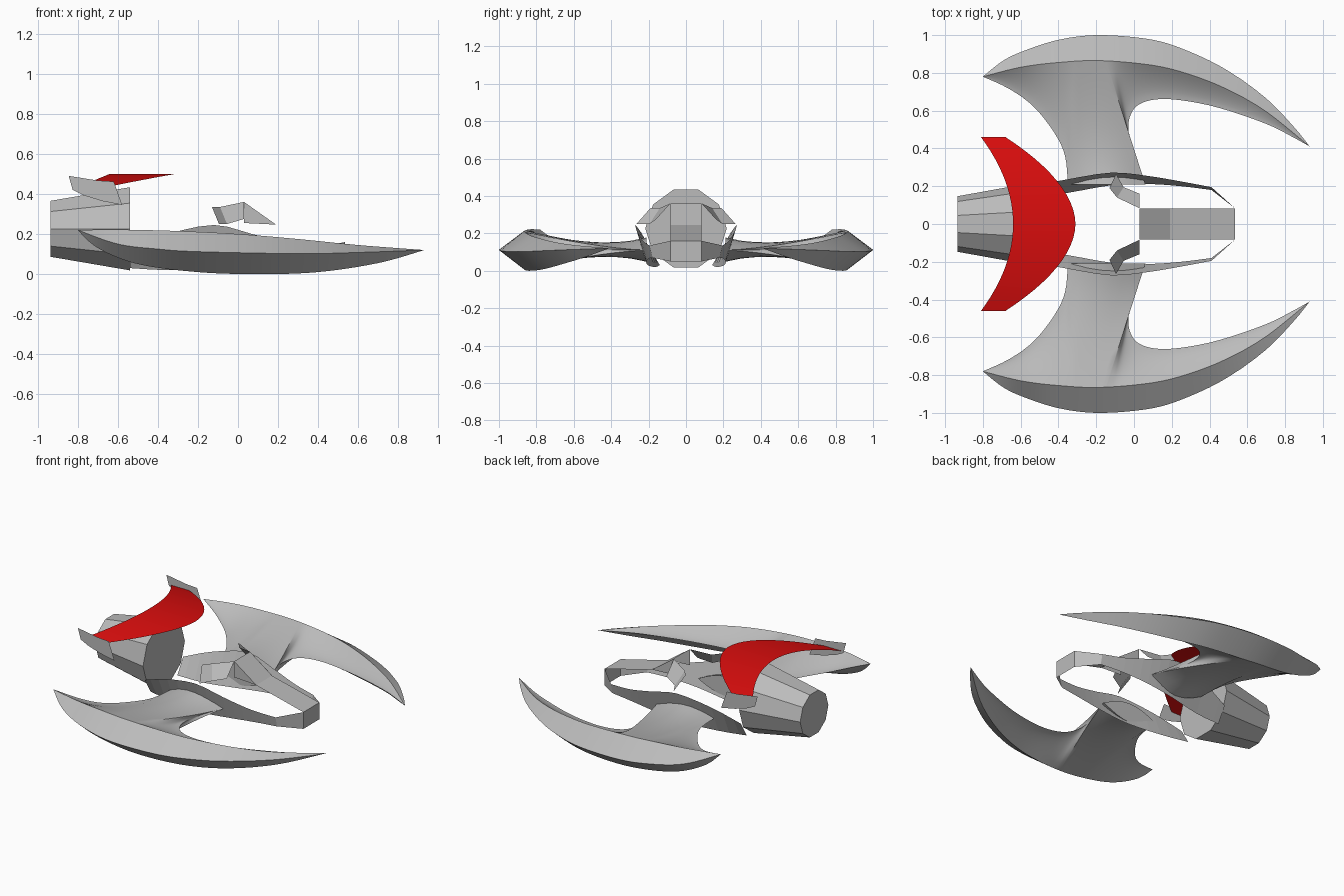
import bpy, math

if "Cube" in bpy.data.objects:
    bpy.data.objects.remove(bpy.data.objects["Cube"])


def material(name, rgb):
    m = bpy.data.materials.new(name)
    m.diffuse_color = (*rgb, 1)
    m.use_nodes = True
    m.node_tree.nodes["Principled BSDF"].inputs["Base Color"].default_value = m.diffuse_color
    return m


GREY = material("hull grey", (0.5, 0.5, 0.5))
RED = material("fin red", (0.7, 0.004, 0.004))


def add(name, verts, faces, mat=GREY, mirror=False, smooth=False):
    me = bpy.data.meshes.new(name)
    me.from_pydata(verts, [], faces)
    me.materials.append(mat)
    ob = bpy.data.objects.new(name, me)
    bpy.context.collection.objects.link(ob)
    bpy.ops.object.select_all(action='DESELECT')
    ob.select_set(True)
    bpy.context.view_layer.objects.active = ob
    bpy.ops.object.mode_set(mode='EDIT')
    bpy.ops.mesh.select_all(action='SELECT')
    bpy.ops.mesh.remove_doubles(threshold=0.0005)
    bpy.ops.mesh.normals_make_consistent(inside=False)
    bpy.ops.object.mode_set(mode='OBJECT')
    if smooth:
        bpy.ops.object.shade_smooth_by_angle(angle=math.radians(30))
    if mirror:
        mod = ob.modifiers.new("mirror", 'MIRROR')
        mod.use_axis = (False, True, False)
        mod.use_mirror_merge = False
    return ob


def loft(rows, closed=False):
    """Quads between successive rows of equal length."""
    n = len(rows[0])
    verts = [p for r in rows for p in r]
    faces = []
    for i in range(len(rows) - 1):
        for j in range(n if closed else n - 1):
            k = (j + 1) % n
            faces.append((i * n + j, i * n + k, (i + 1) * n + k, (i + 1) * n + j))
    return verts, faces


def catmull(pts, steps):
    """Smooth curve through tuples of any size."""
    out = []
    for i in range(len(pts) - 1):
        a, b, c, d = pts[max(i - 1, 0)], pts[i], pts[i + 1], pts[min(i + 2, len(pts) - 1)]
        for s in range(steps):
            t = s / steps
            out.append(tuple(0.5 * (2 * q + (r - p) * t + (2 * p - 5 * q + 4 * r - w) * t * t
                                    + (3 * q - p - 3 * r + w) * t ** 3)
                             for p, q, r, w in zip(a, b, c, d)))
    return out + [tuple(pts[-1])]


def lookup(pts):
    """Function of x from a smoothed table of (x, value)."""
    fine = catmull(pts, 8)

    def f(x):
        x = min(max(x, fine[0][0]), fine[-1][0])
        for (x0, v0), (x1, v1) in zip(fine, fine[1:]):
            if x <= x1:
                return v0 + (v1 - v0) * (x - x0) / max(x1 - x0, 1e-9)
        return fine[-1][1]
    return f


# Crescent wings: outer edge, ridge and heights along x
outer_y = lookup([(-.8, .78), (-.7, .86), (-.6, .91), (-.4, .975), (-.18, 1), (.1, .975),
                  (.3, .91), (.5, .81), (.7, .665), (.85, .51), (.93, .41)])
ridge_y = lookup([(-.8, .78), (-.6, .83), (-.4, .855), (-.18, .865), (.1, .84),
                  (.3, .79), (.5, .71), (.7, .595), (.93, .41)])
edge_z = lookup([(-.8, .22), (-.6, .15), (-.4, .125), (-.2, .112), (.3, .102), (.6, .108), (.93, .12)])
top_z = lookup([(-.8, .22), (-.6, .222), (-.3, .215), (0, .2), (.3, .175), (.6, .145), (.93, .12)])
low_z = lookup([(-.8, .22), (-.7, .13), (-.5, .05), (-.2, .01), (.1, 0), (.4, .01), (.7, .055), (.93, .12)])

# Inner edge as (x, y, matching ridge x): rear curve, pylon root, front curve
rear = catmull([(-.8, .78, -.8), (-.66, .715, -.68), (-.53, .62, -.55), (-.42, .48, -.43),
                (-.365, .36, -.36), (-.35, .21, -.31)], 4)
root = [(-.35 + .41 * i / 8, .21, -.31 + .16 * i / 8) for i in range(1, 8)]
front = catmull([(.06, .21, -.15), (0, .36, -.125), (-.03, .5, -.1), (-.015, .585, -.07),
                 (.03, .635, -.01), (.12, .66, .1), (.25, .655, .25), (.45, .615, .45),
                 (.7, .53, .7), (.85, .455, .85), (.93, .41, .93)], 4)
rows = []
N = 8
for i, (x, y, rx) in enumerate(rear + root + front):
    k = i - len(rear) + 1
    bump = .065 * math.sin(math.pi * k / 8) if 0 < k < 8 else 0
    ry, ez = ridge_y(rx), edge_z(rx)

    def skin(s, zr, sign):
        z = ez + (zr - ez) * (1 - s) ** 1.5 + sign * (bump * s ** 3)
        return (rx + (x - rx) * s, ry + (y - ry) * s, z)
    rows.append([(rx, outer_y(rx), ez)]
                + [skin(j / N, top_z(rx), 1) for j in range(N + 1)]
                + [skin(j / N, low_z(rx), -1) for j in range(N, -1, -1)])
add("crescent_wing", *loft(rows, True), mirror=True, smooth=True)

# Engine: ten-sided tapered drum with flat top
engine = []
for x, r in ((-.935, .147), (-.54, .218)):
    engine.append([(x, r * math.cos(math.radians(36 * i)), .226 + r * math.sin(math.radians(36 * i)))
                   for i in range(10)])
v, f = loft(engine, True)
add("engine_drum", v, f + [tuple(range(10)), tuple(range(10, 20))])

# Side rails: ribbon from the engine to the nose (x, top y, top z, low y, low z)
rail = catmull([(-.54, .2, .13, .14, .03), (-.35, .237, .2, .165, .02), (-.12, .272, .245, .205, .03),
                (.07, .255, .2, .212, .05), (.25, .225, .155, .2, .065), (.41, .195, .135, .18, .07)], 3)
rail.append((.535, .083, .16, .083, .05))
add("side_rail", *loft([[(x, a, b), (x, c, d)] for x, a, b, c, d in rail]), mirror=True)

# Nose plate, deck and raised front panel in one strip
strip = [(.535, .05), (.535, .16), (.19, .245), (.03, .36)]
add("deck_and_nose", *loft([[(x, -.083, z), (x, .083, z)] for x, z in strip]))

# Canopy frame: cheek, inner strut and outer strut
add("canopy_strut",
    [(.03, .083, .36), (.19, .083, .247), (.03, .083, .255), (.03, .16, .275),
     (-.055, .195, .25), (-.09, .14, .335), (-.13, .19, .335), (-.095, .265, .25)],
    [(0, 1, 2), (0, 3, 4, 5), (5, 4, 7, 6)], mirror=True)

# Red arched tail wing
tail = []
for i in range(25):
    u = -1 + i / 12
    z = .5 - .07 * u * u
    tail.append([(-.64 - .17 * u * u, .46 * u, z), (-.31 - .37 * abs(u) ** 1.9, .46 * u, z)])
add("tail_wing", *loft(tail), mat=RED, smooth=True)

# Upright plates at the tail wing tips
tip = [(-.845, .49), (-.70, .467), (-.62, .462), (-.578, .345), (-.68, .365), (-.77, .393), (-.825, .42)]
add("tail_tip_plate", [(x, .46, z) for x, z in tip], [tuple(range(len(tip)))], mirror=True)
